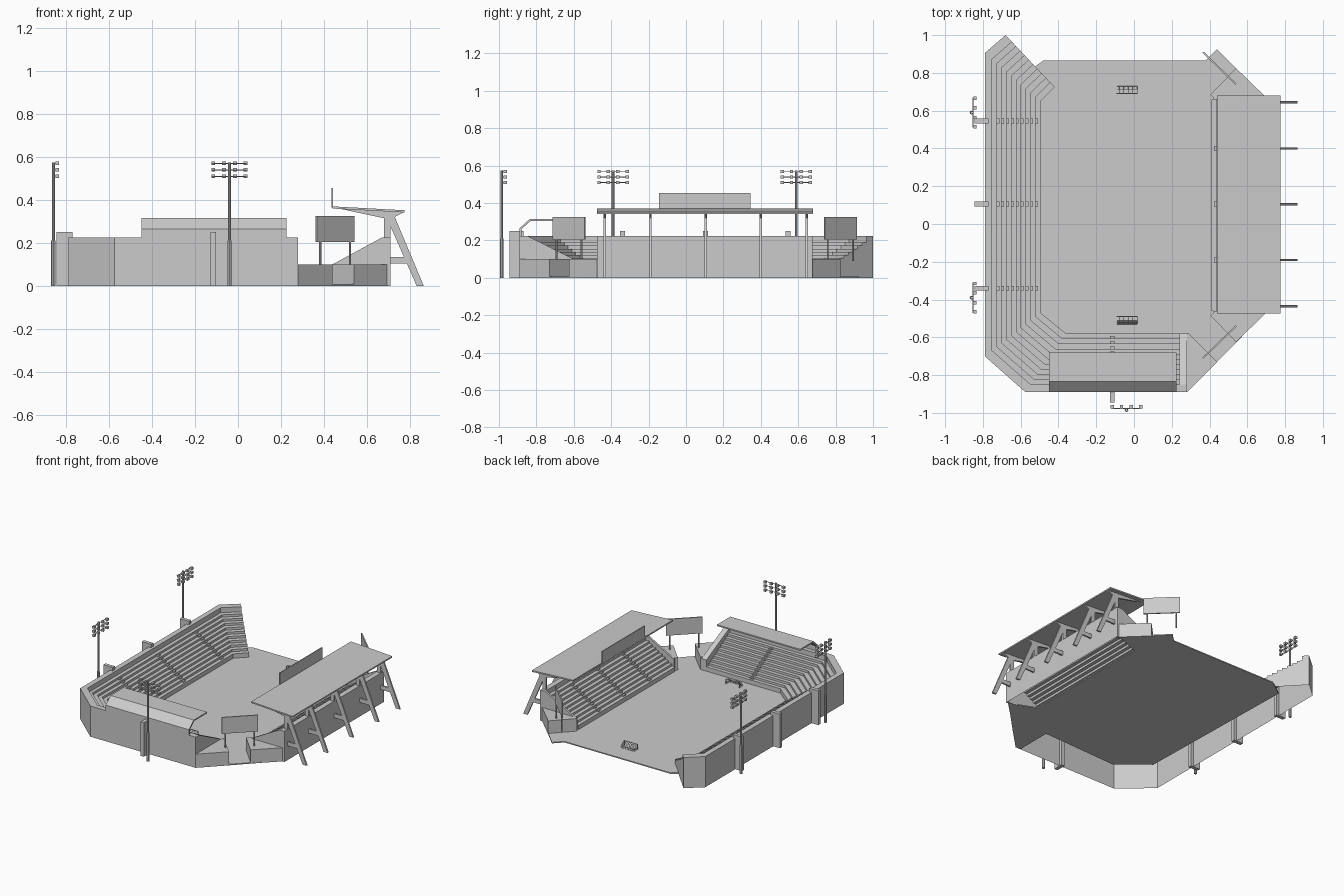
import bpy, bmesh, math
from mathutils import Vector

if "Cube" in bpy.data.objects:
    bpy.data.objects.remove(bpy.data.objects["Cube"])


def finish(name, bm):
    bmesh.ops.recalc_face_normals(bm, faces=bm.faces)
    me = bpy.data.meshes.new(name)
    bm.to_mesh(me)
    bm.free()
    ob = bpy.data.objects.new(name, me)
    bpy.context.collection.objects.link(ob)
    return ob


def add_prism(bm, pts, a, b, axis='z'):
    """Extrude a 2D outline from a to b along an axis."""
    def place(p, t):
        return {'x': (t, p[0], p[1]), 'y': (p[0], t, p[1]), 'z': (p[0], p[1], t)}[axis]
    lo = [bm.verts.new(place(p, a)) for p in pts]
    hi = [bm.verts.new(place(p, b)) for p in pts]
    bm.faces.new(lo)
    bm.faces.new(hi)
    n = len(pts)
    for i in range(n):
        j = (i + 1) % n
        bm.faces.new((lo[i], lo[j], hi[j], hi[i]))


def prism(name, pts, a, b, axis='z'):
    bm = bmesh.new()
    add_prism(bm, pts, a, b, axis)
    return finish(name, bm)


def add_box(bm, x0, x1, y0, y1, z0, z1):
    add_prism(bm, [(x0, y0), (x1, y0), (x1, y1), (x0, y1)], z0, z1)


def boxes(name, items):
    bm = bmesh.new()
    for it in items:
        add_box(bm, *it)
    return finish(name, bm)


def add_bar(bm, p, q, r, sides=8):
    """Round bar between two points."""
    p, q = Vector(p), Vector(q)
    rot = (q - p).to_track_quat('Z', 'Y').to_matrix().to_4x4()
    rot.translation = (p + q) / 2
    bmesh.ops.create_cone(bm, cap_ends=True, segments=sides, radius1=r, radius2=r,
                          depth=(q - p).length, matrix=rot)


# stepped cross-section shared by all stands: (fraction front to back, height)
ROWS, Z0, RISE, DEPTH = 10, 0.04, 0.0165, 0.087
profile = [(0, 0)]
for i in range(ROWS):
    z = Z0 + RISE * i
    profile += [(i * DEPTH, z), ((i + 1) * DEPTH, z)]
profile += [(ROWS * DEPTH, 0.225), (1, 0.225), (1, 0)]


def stand(name, inner, outer):
    """Hollow terrace lofted between a front path and a back path."""
    bm = bmesh.new()
    rows = []
    for a, b in zip(inner, outer):
        a, b = Vector(a), Vector(b)
        rows.append([bm.verts.new((*a.lerp(b, f), z)) for f, z in profile])
    for r, s in zip(rows, rows[1:]):
        for k in range(len(profile) - 1):
            bm.faces.new((r[k], r[k + 1], s[k + 1], s[k]))
    bm.faces.new(rows[0])
    bm.faces.new(rows[-1])
    return finish(name, bm)


def aisle(name, front, back, c, along_x=True, w=0.013):
    """Half-height stair blocks in front of every riser."""
    items = []
    for i in range(1, ROWS):
        f1, f0 = i * DEPTH, (i - 0.5) * DEPTH
        a, b = sorted((front + (back - front) * f0, front + (back - front) * f1))
        z = Z0 + RISE * i
        span = (a, b, c - w, c + w) if along_x else (c - w, c + w, a, b)
        items.append((*span, z - RISE, z - RISE / 2))
    boxes(name, items)


def flip(y):
    return 0.2 - y


# field slab
prism("field", [(-0.6, 0.78), (-0.48, 0.865), (0.38, 0.865), (0.44, 0.925), (0.69, 0.675),
                (0.5, 0.6), (0.5, -0.4), (0.69, -0.475), (0.44, -0.73), (0.28, -0.62),
                (-0.36, -0.65), (-0.57, -0.48)], 0, 0.008)

# stands
stand("west_south_stand",
      [(-0.42, 0.725), (-0.495, 0.65), (-0.495, -0.47), (-0.36, -0.58), (0.24, -0.58)],
      [(-0.68, 1.0), (-0.79, 0.905), (-0.79, -0.7), (-0.575, -0.89), (0.24, -0.89)])
stand("east_stand", [(0.41, -0.46), (0.41, 0.66)], [(0.71, -0.46), (0.71, 0.66)])

# sloped end walls
prism("south_stand_end_wall", [(-0.58, 0), (-0.58, 0.09), (-0.85, 0.225), (-0.89, 0.225), (-0.89, 0)],
      0.24, 0.28, 'x')
for nm, y0 in (("south", -0.475), ("north", 0.66)):
    prism("east_stand_end_wall_" + nm,
          [(0.42, 0), (0.42, 0.1), (0.44, 0.1), (0.67, 0.225), (0.71, 0.225), (0.71, 0)],
          y0, y0 + 0.015, 'y')

# aisles and rear stair towers
for k, y in enumerate((0.545, 0.105, -0.34)):
    aisle(f"west_aisle_{k}", -0.495, -0.79, y)
    boxes(f"west_tower_{k}", [(-0.845, -0.77, y - 0.013, y + 0.013, 0, 0.25)])
aisle("south_aisle", -0.58, -0.89, -0.115, False)
boxes("south_tower", [(-0.128, -0.102, -0.945, -0.87, 0, 0.25)])
for k, y in enumerate((0.4, 0.105, -0.19)):
    aisle(f"east_aisle_{k}", 0.41, 0.71, y)

# low corner blocks
prism("corner_block_south", [(0.28, -0.89), (0.44, -0.73), (0.29, -0.58), (0.28, -0.58)], 0, 0.1)
block = [(0.71, -0.46), (0.54, -0.625), (0.405, -0.485), (0.43, -0.46)]
prism("corner_block_southeast", block, 0, 0.1)
prism("corner_block_northeast", [(x, flip(y)) for x, y in block], 0, 0.1)

# corner display boards on two posts
for nm, m in (("south", lambda y: y), ("north", flip)):
    t = 0.003
    prism("corner_board_" + nm, [(x, m(y)) for x, y in
          [(0.365 - t, -0.71 + t), (0.365 + t, -0.71 - t), (0.54 + t, -0.54 - t), (0.54 - t, -0.54 + t)]],
          0.205, 0.325)
    bm = bmesh.new()
    for x, y in ((0.383, -0.692), (0.522, -0.558)):
        add_bar(bm, (x, m(y), 0.09), (x, m(y), 0.21), 0.005)
    finish("corner_board_posts_" + nm, bm)

# east roof, raking frames and roof sign
prism("east_roof", [(0.44, 0.36), (0.44, 0.37), (0.775, 0.352), (0.775, 0.342)], -0.475, 0.68, 'y')
for k, y in enumerate((0.645, 0.4, 0.105, -0.19, -0.435)):
    bm = bmesh.new()
    for pts in ([(0.68, 0.345), (0.72, 0.345), (0.865, 0), (0.832, 0)],
                [(0.70, 0.105), (0.70, 0.135), (0.80, 0.135), (0.81, 0.105)],
                [(0.47, 0.36), (0.775, 0.345), (0.72, 0.315), (0.68, 0.315)],
                [(0.68, 0.2), (0.71, 0.2), (0.71, 0.34), (0.68, 0.34)]):
        add_prism(bm, pts, y - 0.006, y + 0.006, 'y')
    finish(f"roof_frame_{k}", bm)
boxes("roof_sign", [(0.436, 0.442, -0.145, 0.345, 0.365, 0.455)])

# south canopy: bent thin sheet
prism("south_canopy", [(-0.89, 0.22), (-0.89, 0.265), (-0.835, 0.315), (-0.68, 0.315), (-0.68, 0.305),
                       (-0.83, 0.305), (-0.88, 0.26), (-0.88, 0.22)], -0.45, 0.225, 'x')


# floodlight masts
def floodlight(name, x, y, d, r):
    bm = bmesh.new()
    add_bar(bm, (x, y, 0), (x, y, 0.21), 0.010)
    add_bar(bm, (x, y, 0.2), (x, y, 0.575), 0.007)
    o, d, r = Vector((x, y, 0)), Vector(d), Vector(r)
    for z in (0.51, 0.54, 0.57):
        up = Vector((0, 0, z))
        add_bar(bm, o + up + d * 0.008 - r * 0.08, o + up + d * 0.008 + r * 0.08, 0.0025, 6)
        for s in (-0.075, -0.026, 0.026, 0.075):
            c = o + up + d * 0.018 + r * s
            h = 0.009
            add_box(bm, c.x - h, c.x + h, c.y - h, c.y + h, z - 0.008, z + 0.008)
    finish(name, bm)


floodlight("floodlight_west_north", -0.86, 0.59, (1, 0, 0), (0, 1, 0))
floodlight("floodlight_west_south", -0.86, -0.39, (1, 0, 0), (0, 1, 0))
floodlight("floodlight_south", -0.04, -0.985, (0, 1, 0), (1, 0, 0))

# goals with coarse nets
for nm, m in (("south", lambda y: y), ("north", flip)):
    bm = bmesh.new()
    x0, x1, yf, yb, h = -0.09, 0.017, m(-0.49), m(-0.53), 0.045
    ym = (yf + yb) / 2
    for x in (x0, x1):
        add_bar(bm, (x, yf, 0), (x, yf, h), 0.003, 6)
    add_bar(bm, (x0, yf, h), (x1, yf, h), 0.003, 6)
    for i in range(10):
        x = x0 + (x1 - x0) * i / 9
        add_bar(bm, (x, yf, h), (x, ym, h), 0.001, 4)
        add_bar(bm, (x, ym, h), (x, yb, 0.008), 0.001, 4)
    for i in range(5):
        f = i / 4
        y, z = ym + (yb - ym) * f, h + (0.009 - h) * f
        add_bar(bm, (x0, y, z), (x1, y, z), 0.001, 4)
        for x in (x0, x1):
            add_bar(bm, (x, yf, z), (x, y, z), 0.001, 4)
    finish("goal_" + nm, bm)
